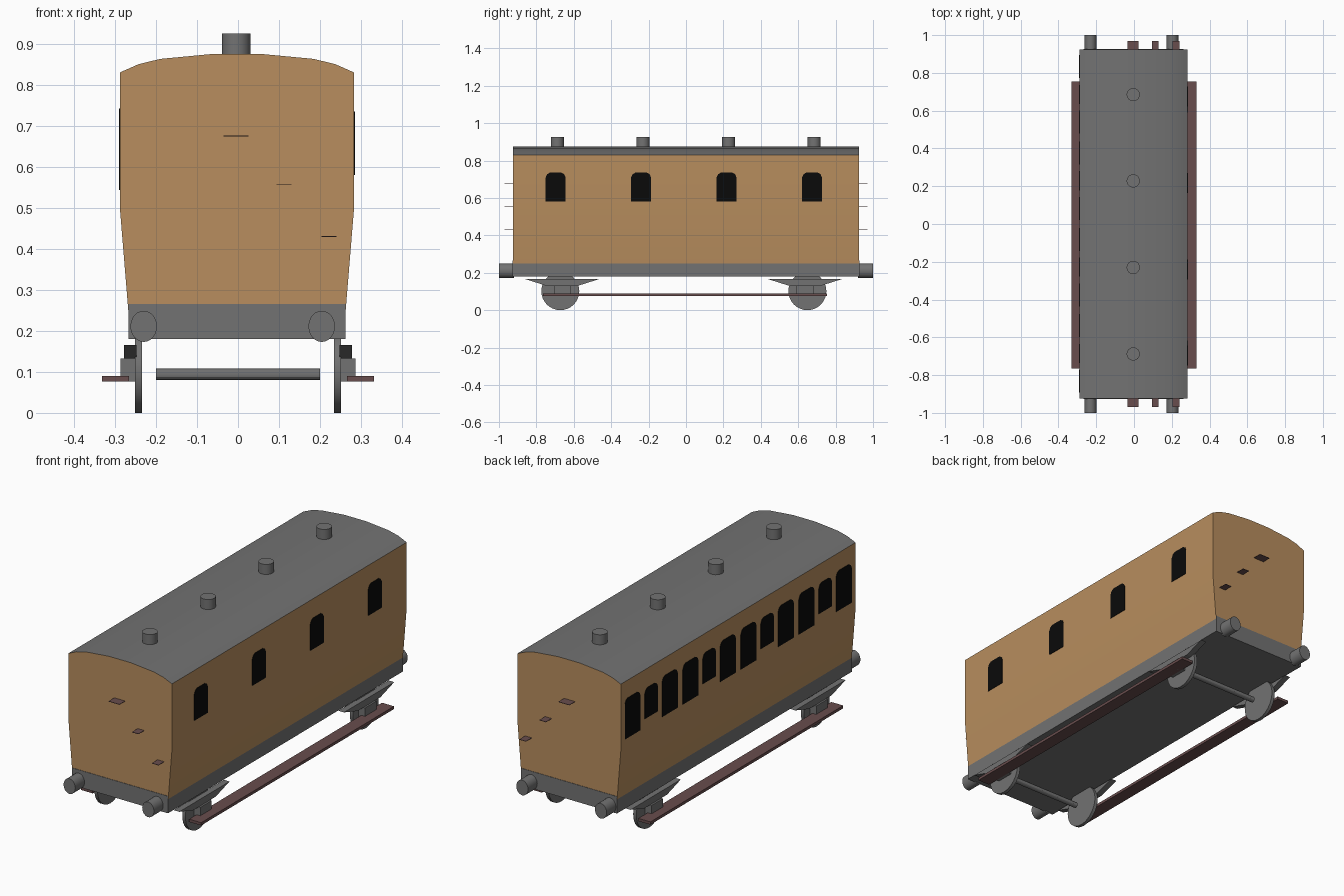
import bpy, bmesh
from math import radians
from mathutils import Matrix, Vector

cube = bpy.data.objects.get("Cube")
if cube:
    bpy.data.objects.remove(cube)


def material(name, r, g, b):
    m = bpy.data.materials.new(name)
    m.use_nodes = True
    m.diffuse_color = (r, g, b, 1)
    m.node_tree.nodes["Principled BSDF"].inputs["Base Color"].default_value = (r, g, b, 1)
    return m


TAN = material("varnished_tan", 0.48, 0.27, 0.112)
GREY = material("mid_grey", 0.17, 0.17, 0.17)
BROWN = material("step_brown", 0.14, 0.075, 0.075)
BLACK = material("window_black", 0.003, 0.003, 0.003)


def finish(name, bm, *mats, smooth=False):
    bmesh.ops.recalc_face_normals(bm, faces=bm.faces)
    mesh = bpy.data.meshes.new(name)
    bm.to_mesh(mesh)
    bm.free()
    for m in mats:
        mesh.materials.append(m)
    ob = bpy.data.objects.new(name, mesh)
    bpy.context.collection.objects.link(ob)
    if smooth:
        bpy.ops.object.select_all(action="DESELECT")
        ob.select_set(True)
        bpy.context.view_layer.objects.active = ob
        bpy.ops.object.shade_smooth_by_angle(angle=radians(30))
    return ob


def box(name, x, y, z, mat):
    """Box from (low, high) ranges."""
    bm = bmesh.new()
    bmesh.ops.create_cube(bm, size=1)
    for v in bm.verts:
        v.co = [r[0] if c < 0 else r[1] for r, c in zip((x, y, z), v.co)]
    return finish(name, bm, mat)


def prism(name, points, offset, *mats, smooth=False):
    """Closed outline of 3D points pushed along an offset."""
    bm = bmesh.new()
    face = bm.faces.new([bm.verts.new(p) for p in points])
    out = bmesh.ops.extrude_face_region(bm, geom=[face], use_keep_orig=True)
    moved = [e for e in out["geom"] if isinstance(e, bmesh.types.BMVert)]
    bmesh.ops.translate(bm, verts=moved, vec=Vector(offset))
    return finish(name, bm, *mats, smooth=smooth)


def cylinder(name, centre, radius, depth, axis, mat, sides=24, squash=1):
    """Cylinder along an axis; squash narrows it in x."""
    turn = {"x": Matrix.Rotation(radians(90), 4, "Y"),
            "y": Matrix.Rotation(radians(90), 4, "X"),
            "z": Matrix.Identity(4)}[axis]
    bm = bmesh.new()
    bmesh.ops.create_cone(bm, cap_ends=True, segments=sides, radius1=radius, radius2=radius,
                          depth=depth, matrix=Matrix.Translation(centre)
                          @ Matrix.Diagonal((squash, 1, 1, 1)) @ turn)
    return finish(name, bm, mat, smooth=True)


MID = -0.0025   # centre line of the body
END = 0.925     # half length of the body

# Body shell with curved roof
half = [(0.265, 0.25), (0.2855, 0.5), (0.2855, 0.83), (0.24, 0.85), (0.187, 0.863), (0.06, 0.875)]
outline = [(MID + x, -END, z) for x, z in half] + [(MID - x, -END, z) for x, z in reversed(half)]
body = prism("coach_body", outline, (0, 2 * END, 0), TAN, GREY, smooth=True)
for p in body.data.polygons:
    p.material_index = 1 if abs(p.normal.z) > 0.5 else 0

# Underframe and end beams
box("underframe", (MID - 0.265, MID + 0.265), (-END, END), (0.18, 0.25), GREY)
for s, tag in ((-1, "front"), (1, "back")):
    box(tag + "_beam", (MID - 0.265, MID + 0.265), sorted((s * 0.9, s * (END + 0.002))),
        (0.18, 0.265), GREY)
    # Buffers
    for x, side in ((-0.23, "right"), (0.204, "left")):
        cylinder(f"{tag}_{side}_buffer", (x, s * 0.96, 0.211), 0.038, 0.08, "y", GREY, squash=0.85)
    # Climbing steps on the end wall
    for x, w, z in ((-0.005, 0.03, 0.675), (0.112, 0.018, 0.556), (0.222, 0.018, 0.43)):
        box(tag + "_end_step", (x - w, x + w), sorted((s * END, s * 0.97)), (z - 0.001, z + 0.001), BROWN)

# Roof vents
for y in (-0.688, -0.23, 0.228, 0.685):
    cylinder("roof_vent", (-0.004, y, 0.89), 0.035, 0.07, "z", GREY)


def window(name, side, y, width, low, high):
    """Plate with clipped top corners on a side wall."""
    x = MID + side * 0.2845
    h = width / 2
    shape = [(-h, low), (h, low), (h, high - 0.025), (h - 0.008, high - 0.008), (h - 0.022, high),
             (0.022 - h, high), (0.008 - h, high - 0.008), (-h, high - 0.025)]
    prism(name, [(x, y + a, z) for a, z in shape], (side * 0.003, 0, 0), BLACK)


# Windows: four on the left, three to a compartment on the right
for i in range(4):
    y = -0.685 + i * 0.457
    window("left_window", 1, y - 0.012, 0.106, 0.58, 0.735)
    window("right_door_window", -1, y, 0.102, 0.585, 0.735)
    for d in (-0.147, 0.147):
        window("right_window", -1, y + d, 0.122, 0.543, 0.742)

# Running gear
for y, tag in ((-0.672, "front"), (0.649, "back")):
    cylinder(tag + "_axle", (0, y, 0.094), 0.014, 0.4, "x", GREY, sides=12)
    for s, side in ((-1, "right"), (1, "left")):
        name = f"{tag}_{side}_"
        cylinder(name + "wheel", (s * 0.2425, y, 0.1015), 0.1015, 0.017, "x", GREY, sides=32)
        c = y + (0.01 if y < 0 else -0.013)
        spring = [(-0.198, 0.166), (-0.09, 0.132), (0.09, 0.132), (0.198, 0.166)]
        prism(name + "spring", [(s * 0.247, c + a, z) for a, z in spring], (s * 0.031, 0, 0), GREY)
        box(name + "axle_box", sorted((s * 0.25, s * 0.287)), (c - 0.045, c + 0.045),
            (0.076, 0.132), GREY)

# Long footboards
for s, side in ((-1, "right"), (1, "left")):
    box(side + "_footboard", sorted((s * 0.266, s * 0.332)), (-0.765, 0.755), (0.076, 0.09), BROWN)
